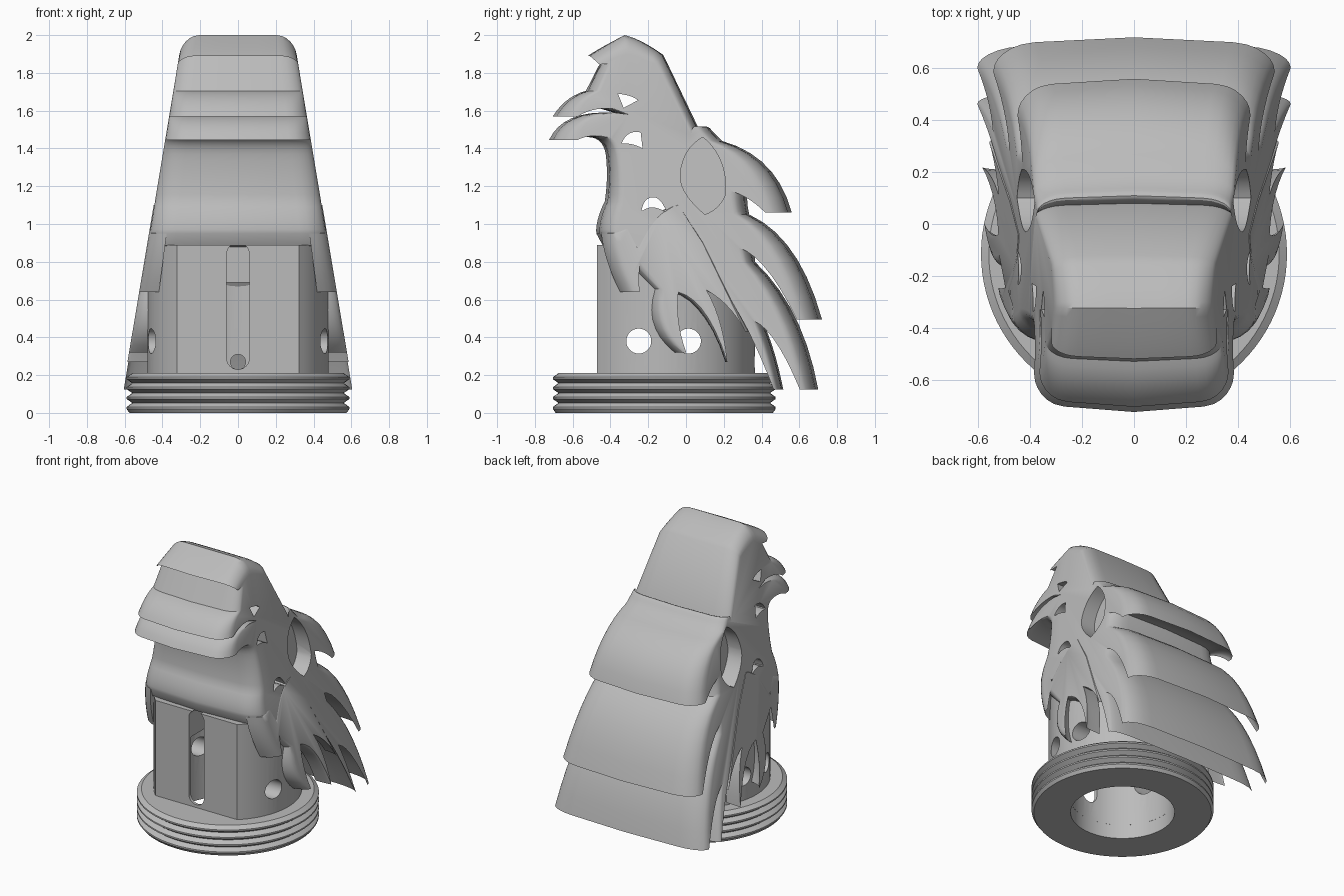
import bpy
import bmesh
from math import sin, cos, pi, sqrt, acos

if "Cube" in bpy.data.objects:
    bpy.data.objects.remove(bpy.data.objects["Cube"])

grey = bpy.data.materials.new("light grey")
grey.use_nodes = True
COLOUR = (0.5, 0.5, 0.5, 1)
grey.diffuse_color = COLOUR
grey.node_tree.nodes["Principled BSDF"].inputs["Base Color"].default_value = COLOUR

AXIS_Y = -0.115     # centre line of the tube and the threaded collar
BORE = 0.337


def loft(name, rings, wrap=False):
    """Join closed rings of points into one solid."""
    bm = bmesh.new()
    loops = [[bm.verts.new(p) for p in ring] for ring in rings]
    pairs = list(zip(loops, loops[1:]))
    if wrap:
        pairs.append((loops[-1], loops[0]))
    else:
        bm.faces.new(loops[0])
        bm.faces.new(loops[-1])
    for a, b in pairs:
        for i in range(len(a)):
            j = (i + 1) % len(a)
            bm.faces.new((a[i], a[j], b[j], b[i]))
    bmesh.ops.recalc_face_normals(bm, faces=bm.faces)
    mesh = bpy.data.meshes.new(name)
    bm.to_mesh(mesh)
    bm.free()
    mesh.materials.append(grey)
    ob = bpy.data.objects.new(name, mesh)
    bpy.context.collection.objects.link(ob)
    return ob


def trace(steps, n=7):
    """Outline from corners (y, z) and curves (control y, z, end y, z)."""
    pts = []
    for s in steps:
        if len(s) == 2:
            pts.append(s)
            continue
        (ay, az), (cy, cz, ey, ez) = pts[-1], s
        for k in range(1, n + 1):
            t = k / n
            u = 1 - t
            pts.append((u * u * ay + 2 * u * t * cy + t * t * ey,
                        u * u * az + 2 * u * t * cz + t * t * ez))
    return pts


def tapered(name, steps, fractions, rounding=0.2, widen=1.0):
    """Side outline spread across x between the leaning flanks, corners rounded."""
    outline = trace(steps)
    rings = []
    for f in fractions:
        t = min(1, max(0, (abs(f) - 0.7) / 0.3))
        drop = 1 - sqrt(1 - t * t)
        shrink = 1 - rounding * (drop + 0.25 * abs(f))if rounding else 1
        ring = []
        for y, z in outline:
            mid = 0.35 - 0.33 * z
            if rounding:
                z -= 0.1 * drop * max(0, (z - 1.8) / 0.2)
            half = (0.31 + 0.166 * (1.9 - z)) * widen
            ring.append((f * half, mid + (y - mid) * shrink, z))
        rings.append(ring)
    return loft(name, rings)


def rod(name, centre, radius, axis, length):
    """Round cutter along one axis."""
    rings = []
    for end in (-length / 2, length / 2):
        ring = []
        for k in range(48):
            c, s = radius * cos(k * pi / 24), radius * sin(k * pi / 24)
            d = {"x": (end, c, s), "y": (c, end, s), "z": (c, s, end)}[axis]
            ring.append([p + q for p, q in zip(centre, d)])
        rings.append(ring)
    return loft(name, rings)


def cut(ob, cutters):
    bpy.context.view_layer.objects.active = ob
    for c in cutters:
        m = ob.modifiers.new("cut", "BOOLEAN")
        m.operation, m.solver, m.object = "DIFFERENCE", "EXACT", c
        bpy.ops.object.modifier_apply(modifier=m.name)
        bpy.data.objects.remove(c)


# Bird body: brow, crest, back feathers, chest, lower beak, upper beak
body_outline = [
    (-.52, 1.89), (-.46, 1.93, -.325, 2), (-.24, 1.98, -.12, 1.895),
    (.07, 1.5), (.08, 1.47), (.1, 1.55, .14, 1.49), (.19, 1.44),
    (.48, 1.36, .56, 1.06), (.45, 1.15, .325, 1.175), (.32, 1.11, .335, 1.05),
    (.6, .93, .72, .495), (.54, .83, .35, .875), (.365, .8),
    (.62, .56, .7, .125), (.56, .44, .42, .485), (.4, .5),
    (.47, .35, .515, .125), (.42, .36, .33, .5), (.1, .86),
    (-.44, .885), (-.475, .95), (-.48, 1.02, -.43, 1.12),
    (-.41, 1.25, -.425, 1.37), (-.44, 1.46, -.52, 1.46),
    (-.62, 1.48, -.725, 1.445), (-.66, 1.585, -.45, 1.59), (-.35, 1.58),
    (-.45, 1.61), (-.6, 1.62, -.705, 1.57), (-.64, 1.675, -.53, 1.705),
    (-.43, 1.9)]
half = [0.35, 0.7, 0.8, 0.87, 0.93, 0.97, 0.99, 1]
body = tapered("bird_body", body_outline, [-f for f in reversed(half)] + [0] + half)

# Openings through the head and neck
openings = {
    "eye_opening": [(-.36, 1.69), (-.28, 1.68, -.255, 1.655), (-.33, 1.615)],
    "cheek_opening": [(-.34, 1.43), (-.31, 1.5, -.24, 1.485), (-.23, 1.4),
                      (-.28, 1.43, -.335, 1.425)],
    "neck_opening": [(-.235, 1.075), (-.22, 1.15, -.16, 1.14),
                     (-.13, 1.13, -.1, 1.06), (-.18, 1.11, -.23, 1.07)]}
cutters = [tapered(n, o, (-1.3, 1.3), 0) for n, o in openings.items()]
# Pockets behind the crest on both flanks
pocket = [(-.03, 1.26), (-.02, 1.4, .09, 1.46), (.22, 1.35, .21, 1.16),
          (.18, 1.08, .1, 1.05), (-.03, 1.16, -.03, 1.25)]
cutters += [tapered("pocket", pocket, (s * 0.74, s * 1.3), 0) for s in (-1, 1)]
cut(body, cutters)

# Hanging side feathers
skirt = [
    (-.475, .95), (-.46, .8, -.375, .64), (-.37, .73, -.355, .8), (-.2, .655),
    (-.26, .45, -.08, .32), (-.14, .48, -.1, .64), (.1, .6, .205, .27),
    (.2, .5, .1, .65), (.26, .58, .35, .43), (.1, .9), (-.05, 1.1),
    (-.2, 1.08, -.35, .85), (-.42, .97)]
sides = {"left": 1, "right": -1}
feathers = [tapered(side + "_feathers", skirt,
                    [s * f for f in (0.8, 0.87, 0.93, 0.97, 0.99, 1)], widen=1.008)
            for side, s in sides.items()]

# Tube with a flat front
gap = acos(0.355 / 0.48)
arc = [-pi / 2 + gap + (2 * pi - 2 * gap) * k / 64 for k in range(65)]
tube = loft("tube", [[(0.48 * cos(a), AXIS_Y + 0.48 * sin(a), z) for a in arc]
                     for z in (0.1, 0.89)])
slot_top = [(0.06 * cos(k * pi / 12), 0.84 + 0.06 * sin(k * pi / 12)) for k in range(13)]
slot_low = [(-x, 1.13 - z) for x, z in slot_top]
slot = loft("slot", [[(x, y, z) for x, z in slot_top + slot_low] for y in (-0.7, -0.3)])
cut(tube, [
    rod("bore", (0, AXIS_Y, 0.295), BORE, "z", 0.79), slot,
    rod("front_hole", (0, -0.25, 0.38), 0.066, "x", 2),
    rod("back_hole", (0, 0.013, 0.38), 0.066, "x", 2),
    rod("rear_pin_hole", (0, 0.3, 0.27), 0.04, "y", 0.4)])

# Threaded collar
teeth = 4
pitch = 0.21 / teeth
profile = [(BORE, 0), (0.575, 0)]
for k in range(teeth):
    profile += [(0.59, (k + 0.4) * pitch), (0.59, (k + 0.6) * pitch),
                (0.56, (k + 1) * pitch)]
profile.append((BORE, 0.21))
collar = loft("threaded_collar", [
    [(r * cos(a * pi / 48), AXIS_Y + r * sin(a * pi / 48), z) for r, z in profile]
    for a in range(96)], wrap=True)

# Smooth curves, crisp edges
bpy.ops.object.select_all(action="DESELECT")
for ob in [body, tube, collar] + feathers:
    ob.select_set(True)
bpy.context.view_layer.objects.active = body
bpy.ops.object.shade_smooth_by_angle(angle=pi / 6)
